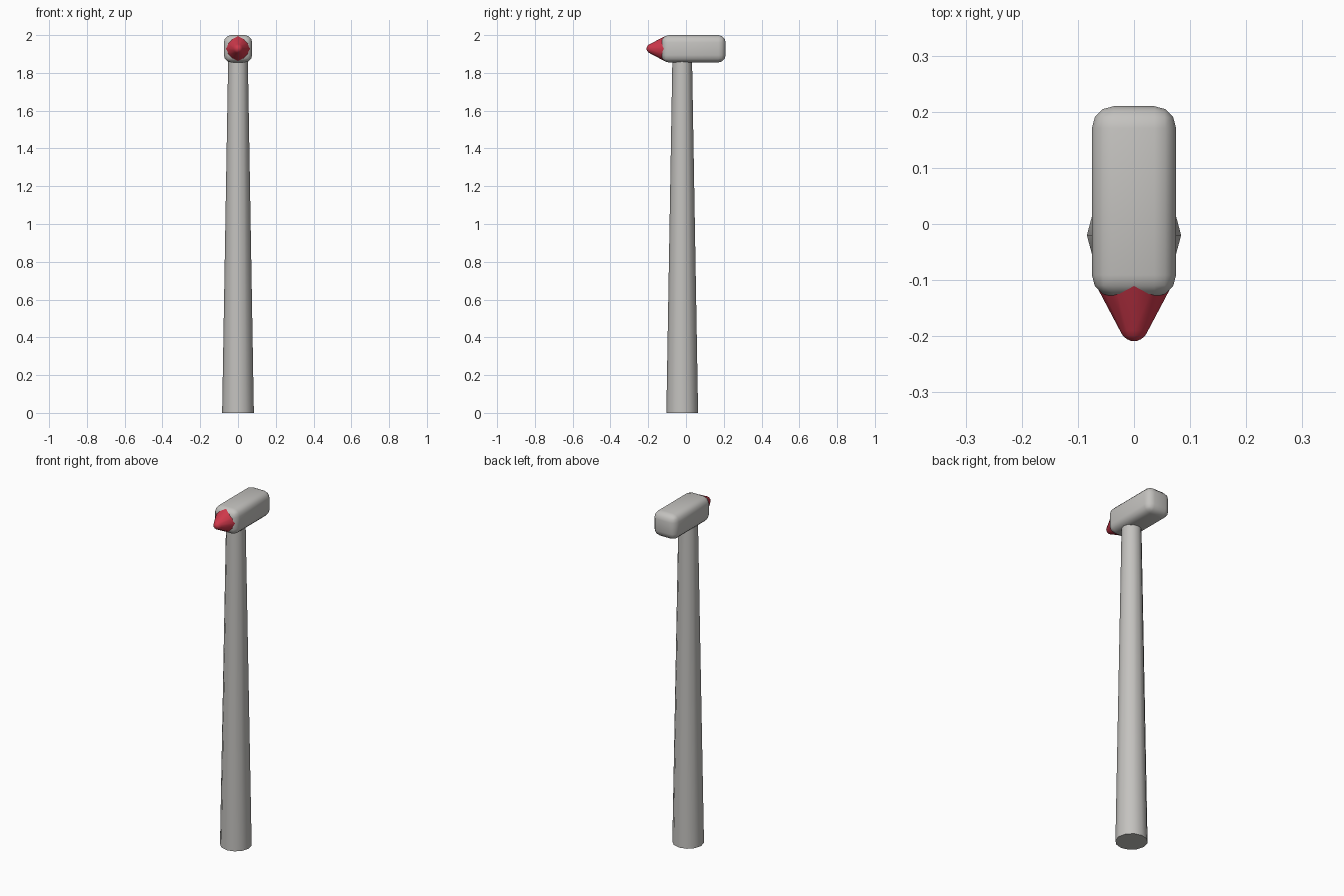
import bpy, bmesh, math
from mathutils import Vector

if "Cube" in bpy.data.objects:
    bpy.data.objects.remove(bpy.data.objects["Cube"])


def material(name, rgb):
    m = bpy.data.materials.new(name)
    m.diffuse_color = (*rgb, 1)
    m.use_nodes = True
    m.node_tree.nodes["Principled BSDF"].inputs["Base Color"].default_value = m.diffuse_color
    return m


grey = material("warm grey", (0.55, 0.54, 0.52))
red = material("crimson red", (0.62, 0.04, 0.07))


def finish(name, bm, mat, angle=50):
    bmesh.ops.recalc_face_normals(bm, faces=bm.faces)
    me = bpy.data.meshes.new(name)
    bm.to_mesh(me)
    bm.free()
    me.materials.append(mat)
    ob = bpy.data.objects.new(name, me)
    bpy.context.collection.objects.link(ob)
    bpy.ops.object.select_all(action='DESELECT')
    ob.select_set(True)
    bpy.context.view_layer.objects.active = ob
    bpy.ops.object.shade_smooth_by_angle(angle=math.radians(angle))
    return ob


def lathe(name, profile, sides, point, mat):
    """Rings of (radius, distance), placed by point(a, b, distance)."""
    bm = bmesh.new()
    rings = []
    for r, d in profile:
        rings.append([bm.verts.new(point(r * math.cos(i * math.tau / sides),
                                         r * math.sin(i * math.tau / sides), d))
                      for i in range(sides)])
    for lo, hi in zip(rings, rings[1:]):
        for i in range(sides):
            j = (i + 1) % sides
            bm.faces.new((lo[i], lo[j], hi[j], hi[i]))
    bm.faces.new(rings[0])
    bm.faces.new(rings[-1])
    return finish(name, bm, mat)


# tapered pole
lathe("pole", [(0.084, 0), (0.052, 1.875)], 12,
      lambda a, b, d: Vector((a, b - 0.02, d)), grey)

# rounded lamp head
bm = bmesh.new()
bmesh.ops.create_cube(bm, size=1)
for v in bm.verts:
    v.co = Vector((v.co.x * 0.15, v.co.y * 0.34 + 0.04, v.co.z * 0.145 + 1.9275))
bmesh.ops.bevel(bm, geom=bm.edges[:], offset=0.039, segments=3,
                profile=0.5, affect='EDGES')
finish("head", bm, grey)

# red nose with blunt tip, pointing to the front
lathe("nose", [(0.067, -0.11), (0.062, -0.12), (0.025, -0.19),
               (0.020, -0.199), (0.013, -0.205), (0.005, -0.2085)], 12,
      lambda a, b, d: Vector((a, d, b + 1.928)), red)
